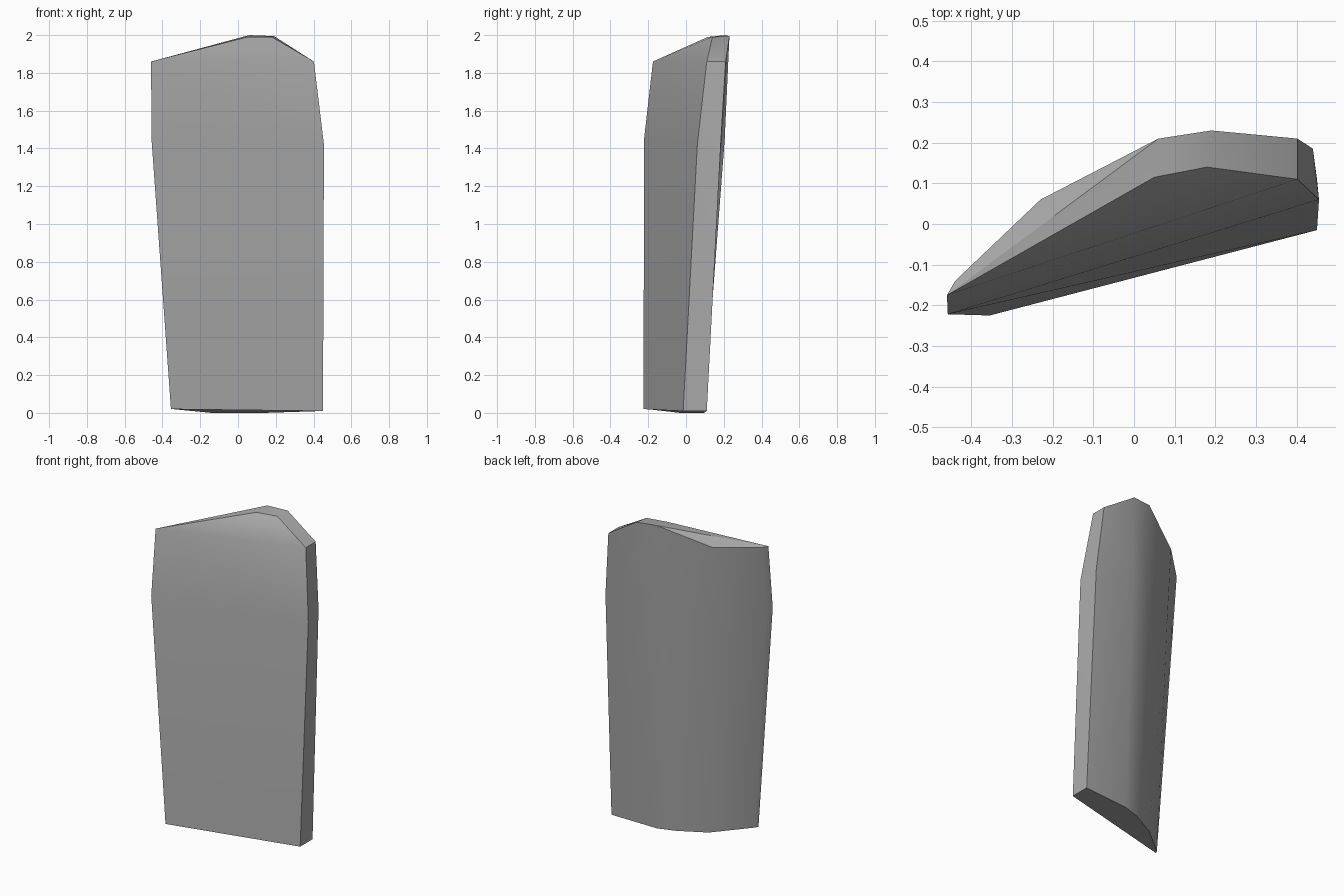
import bpy, bmesh, math

cube = bpy.data.objects.get("Cube")
if cube:
    bpy.data.objects.remove(cube, do_unlink=True)

# Stone colour
stone = bpy.data.materials.new("warm_grey_stone")
stone.use_nodes = True
grey = (0.40, 0.40, 0.40, 1.0)
stone.diffuse_color = grey
stone.node_tree.nodes["Principled BSDF"].inputs["Base Color"].default_value = grey

# Rings: front left, left, back left, back mid, back crest, back right, front right
base = [(-.355, -.225, .02), (-.345, -.205, .02), (-.14, -.03, 0), (.03, .06, 0),
        (.14, .095, 0), (.45, .11, .01), (.45, -.015, .01)]
shoulder = [(-.458, -.222, 1.45), (-.44, -.18, 1.45), (-.22, .04, 1.45), (.055, .18, 1.45),
            (.18, .205, 1.45), (.44, .185, 1.45), (.455, .06, 1.42)]
rim = [(-.46, -.175, 1.86), (-.44, -.14, 1.86), (-.23, .06, 1.88), (.06, .21, 2.0),
       (.19, .23, 1.995), (.402, .21, 1.86), (.402, .11, 1.86)]
ridge = [(.05, .115, 1.99), (.18, .14, 1.99)]

bm = bmesh.new()
rings = [[bm.verts.new(p) for p in ring] for ring in (base, shoulder, rim)]
count = len(base)

# Slab walls
for low, high in zip(rings, rings[1:]):
    for i in range(count):
        j = (i + 1) % count
        bm.faces.new((low[i], low[j], high[j], high[i]))
bm.faces.new(rings[0])

# Chipped crown
front_left, left, back_left, back_mid, crest, back_right, front_right = rings[2]
peak_a, peak_b = [bm.verts.new(p) for p in ridge]
for face in ((front_left, front_right, peak_b, peak_a),
             (front_right, back_right, crest, peak_b),
             (peak_a, peak_b, crest, back_mid),
             (front_left, peak_a, back_mid),
             (front_left, back_mid, back_left),
             (front_left, back_left, left)):
    bm.faces.new(face)
bmesh.ops.recalc_face_normals(bm, faces=bm.faces)

mesh = bpy.data.meshes.new("stone_slab")
bm.to_mesh(mesh)
bm.free()
mesh.materials.append(stone)
slab = bpy.data.objects.new("stone_slab", mesh)
bpy.context.collection.objects.link(slab)

# Soft faces with crisp chipped edges
bpy.ops.object.select_all(action='DESELECT')
slab.select_set(True)
bpy.context.view_layer.objects.active = slab
bpy.ops.object.shade_smooth_by_angle(angle=math.radians(40))
